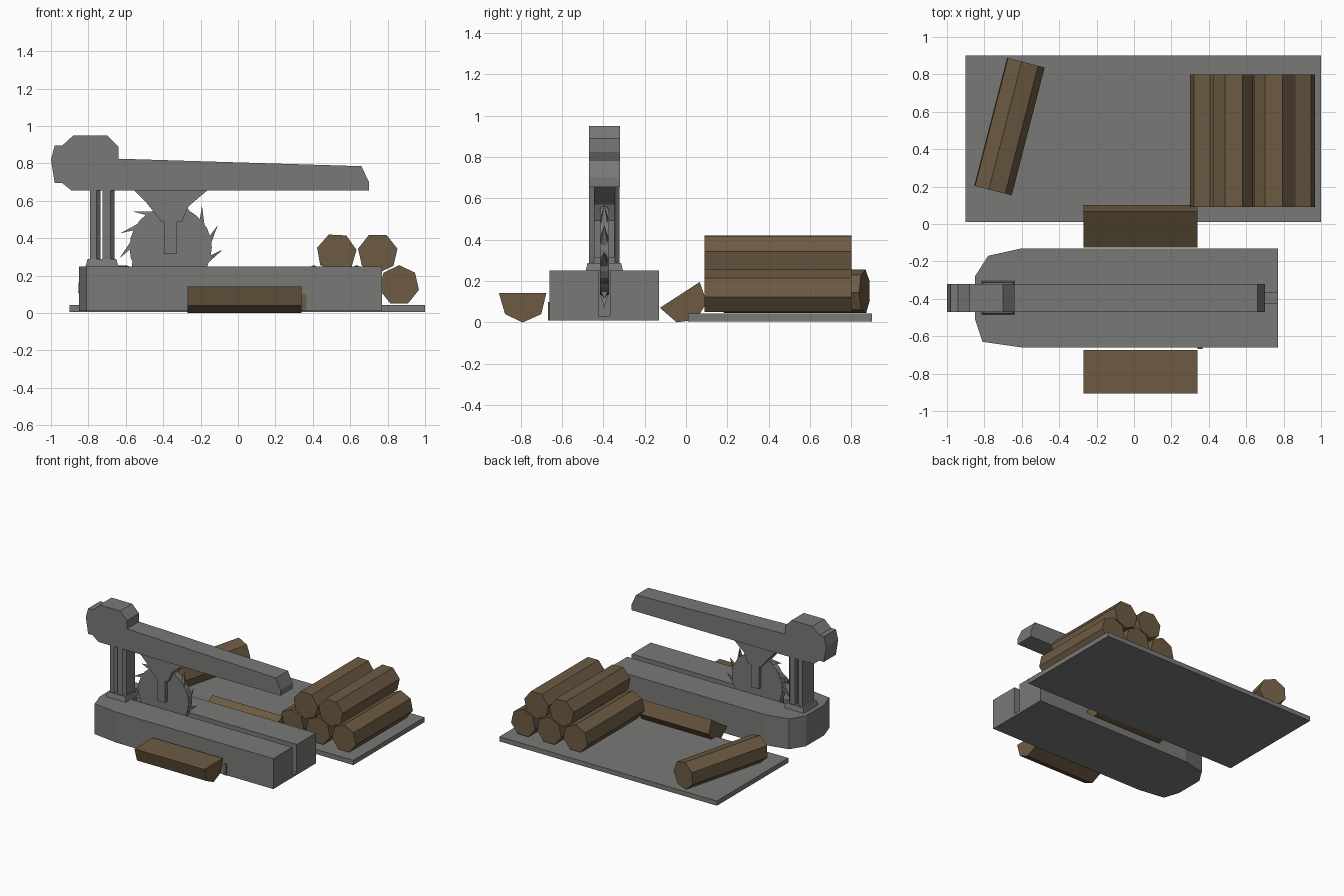
import bpy, bmesh, math
from mathutils import Matrix, Vector

old = bpy.data.objects.get("Cube")
if old:
    bpy.data.objects.remove(old, do_unlink=True)


def material(name, rgb):
    m = bpy.data.materials.new(name)
    m.use_nodes = True
    m.diffuse_color = (*rgb, 1)
    m.node_tree.nodes["Principled BSDF"].inputs["Base Color"].default_value = (*rgb, 1)
    return m


grey = material("grey metal", (0.19, 0.193, 0.185))
brown = material("brown wood", (0.155, 0.105, 0.057))


def finish(name, bm, mat):
    bmesh.ops.recalc_face_normals(bm, faces=bm.faces)
    me = bpy.data.meshes.new(name)
    bm.to_mesh(me)
    bm.free()
    me.materials.append(mat)
    ob = bpy.data.objects.new(name, me)
    bpy.context.collection.objects.link(ob)
    return ob


def add_prism(bm, points, axis, lo, hi):
    """Extrude a 2D outline along an axis."""
    def place(p, d):
        a, b = p
        return {"x": (d, a, b), "y": (a, d, b), "z": (a, b, d)}[axis]
    low = [bm.verts.new(place(p, lo)) for p in points]
    high = [bm.verts.new(place(p, hi)) for p in points]
    bm.faces.new(low)
    bm.faces.new(high)
    n = len(points)
    for i in range(n):
        j = (i + 1) % n
        bm.faces.new((low[i], low[j], high[j], high[i]))


def prism(name, points, axis, lo, hi, mat):
    bm = bmesh.new()
    add_prism(bm, points, axis, lo, hi)
    return finish(name, bm, mat)


def rect(a, b, c, d):
    return [(a, c), (b, c), (b, d), (a, d)]


def polar(cx, cz, r, deg):
    t = math.radians(deg)
    return (cx + r * math.cos(t), cz + r * math.sin(t))


mid = -0.395  # centre line of the saw

# Yard slab
prism("yard_slab", rect(-0.9, 1, 0.01, 0.9), "z", 0.005, 0.042, grey)

# Saw bench with a blade slot
outline = [(0.77, -0.66), (0.77, -0.13), (-0.6, -0.13), (-0.78, -0.17),
           (-0.85, -0.28), (-0.85, -0.51), (-0.81, -0.63), (-0.6, -0.66)]
bench = prism("saw_bench", outline, "z", 0.01, 0.25, grey)
cutter = prism("slot_cutter", rect(-0.63, 0.9, mid - 0.028, mid + 0.028), "z", 0.03, 0.4, grey)
cutter.hide_render = True
cutter.hide_set(True)
cut = bench.modifiers.new("slot", "BOOLEAN")
cut.operation = "DIFFERENCE"
cut.solver = "EXACT"
cut.object = cutter

# Post foot, tapered
foot = prism("post_foot", rect(-0.815, -0.64, mid - 0.09, mid + 0.09), "z", 0.25, 0.288, grey)
for v in foot.data.vertices:
    if v.co.z > 0.27:
        v.co.x = -0.727 + (v.co.x + 0.727) * 0.88
        v.co.y = mid + (v.co.y - mid) * 0.9

# Twin posts with chamfered edges
for side, x0, x1 in (("outer", -0.79, -0.735), ("inner", -0.725, -0.66)):
    c = 0.022
    a, b = mid - 0.073, mid + 0.073
    prism(side + "_post", [(x0, a), (x1 - c, a), (x1, a + c), (x1, b - c), (x1 - c, b), (x0, b)],
          "z", 0.28, 0.67, grey)

# Overhead arm with motor head
arm = [(0.70, 0.655), (0.70, 0.70), (0.66, 0.785), (-0.64, 0.825), (-0.64, 0.89),
       (-0.70, 0.95), (-0.88, 0.95), (-0.94, 0.895), (-0.98, 0.895), (-1, 0.82),
       (-0.98, 0.695), (-0.94, 0.695), (-0.89, 0.655)]
prism("overhead_arm", arm, "y", mid - 0.075, mid + 0.075, grey)

# Blade hanger
hanger = [(-0.555, 0.655), (-0.49, 0.59), (-0.41, 0.49), (-0.395, 0.49), (-0.395, 0.315),
          (-0.325, 0.315), (-0.325, 0.49), (-0.30, 0.49), (-0.265, 0.57), (-0.165, 0.655)]
prism("blade_hanger", hanger, "y", mid - 0.05, mid + 0.05, grey)

# Saw blade: disc and hooked teeth tapering to a point
bm = bmesh.new()
cx, cz, teeth, t = -0.36, 0.35, 13, 0.022
add_prism(bm, [polar(cx, cz, 0.22, i * 360 / 26) for i in range(26)], "y", mid - t, mid + t)
for i in range(teeth):
    ang = -2 + i * 360 / teeth
    tx, tz = polar(cx, cz, 0.28, ang)
    tip = bm.verts.new((tx, mid, tz))
    base = []
    for off, y in ((-28, -t), (-12, -t), (-12, t), (-28, t)):
        bx, bz = polar(cx, cz, 0.205, ang + off)
        base.append(bm.verts.new((bx, mid + y, bz)))
    bm.faces.new(base)
    for k in range(4):
        bm.faces.new((base[k], base[(k + 1) % 4], tip))
finish("saw_blade", bm, grey)


# Seven-sided logs
def log(name, x, z, turn, y0=0.09, y1=0.80):
    return prism(name, [polar(x, z, 0.108, turn + i * 360 / 7) for i in range(7)],
                 "y", y0, y1, brown)


for i, x in enumerate((0.405, 0.635, 0.862)):
    log(f"lower_log_{i + 1}", x, 0.148, 90)
for i, (x, turn) in enumerate(((0.527, -93), (0.747, -90))):
    log(f"upper_log_{i + 1}", x, 0.32, turn)

loose = log("loose_log", 0, 0, 100, -0.353, 0.353)
loose.matrix_world = Matrix.Translation((-0.67, 0.522, 0.149)) @ Matrix.Rotation(math.radians(-14.4), 4, "Z")

# Split half logs on each side of the bench
half = [(-0.115, 0.143), (0.115, 0.143), (0.09, 0.04), (0, 0), (-0.085, 0.04)]
prism("front_half_log", [(y - 0.79, z) for y, z in half], "x", -0.27, 0.34, brown)
turn = Matrix.Rotation(math.radians(33), 2)
rolled = [turn @ Vector((y, z - 0.143)) for y, z in half]
prism("back_half_log", [(p.x - 0.03, p.y + 0.133) for p in rolled], "x", -0.27, 0.34, brown)

# Small wood offcut against the bench
prism("offcut", rect(0.34, 0.365, 0.01, 0.10), "y", -0.667, -0.659, brown)
